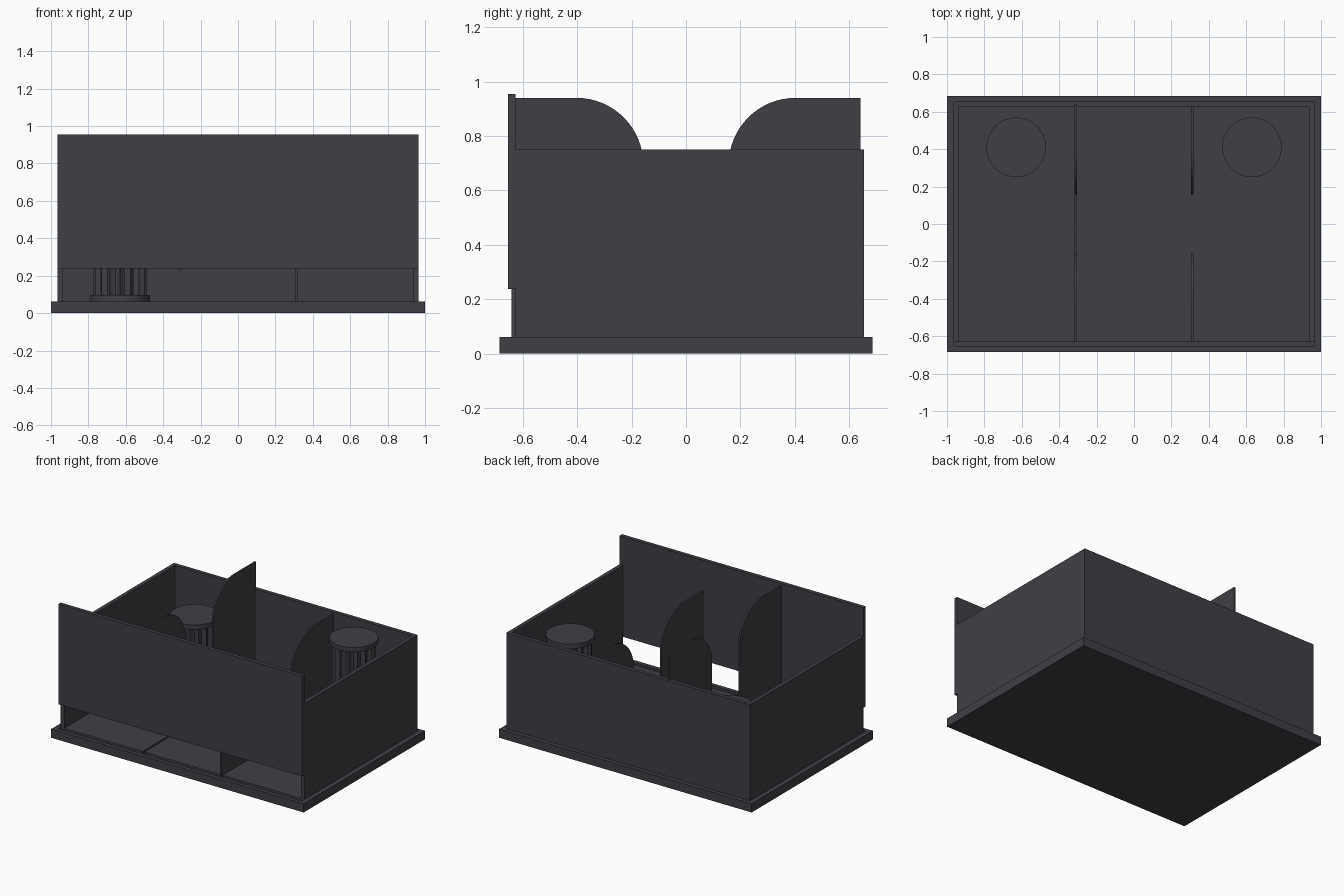
import bpy, bmesh
from math import sin, cos, pi

if "Cube" in bpy.data.objects:
    bpy.data.objects.remove(bpy.data.objects["Cube"])

mat = bpy.data.materials.new("dark_grey")
mat.diffuse_color = (0.05, 0.05, 0.06, 1)
mat.use_nodes = True
mat.node_tree.nodes["Principled BSDF"].inputs["Base Color"].default_value = mat.diffuse_color


def finish(bm, name):
    bmesh.ops.recalc_face_normals(bm, faces=bm.faces)
    me = bpy.data.meshes.new(name)
    bm.to_mesh(me)
    bm.free()
    me.materials.append(mat)
    ob = bpy.data.objects.new(name, me)
    bpy.context.collection.objects.link(ob)
    return ob


def extrude(bm, pts, vec):
    """Extrude a closed outline of 3D points along vec."""
    face = bm.faces.new([bm.verts.new(p) for p in pts])
    geo = bmesh.ops.extrude_face_region(bm, geom=[face], use_keep_orig=True)["geom"]
    bmesh.ops.translate(bm, vec=vec, verts=[v for v in geo if isinstance(v, bmesh.types.BMVert)])


def box(name, x0, x1, y0, y1, z0, z1):
    bm = bmesh.new()
    extrude(bm, [(x0, y0, z0), (x1, y0, z0), (x1, y1, z0), (x0, y1, z0)], (0, 0, z1 - z0))
    return finish(bm, name)


def cut(ob, cutter):
    mod = ob.modifiers.new("groove", "BOOLEAN")
    mod.operation, mod.solver, mod.object = "DIFFERENCE", "EXACT", cutter
    bpy.context.view_layer.objects.active = ob
    bpy.ops.object.modifier_apply(modifier=mod.name)
    bpy.data.objects.remove(cutter)


FLOOR, LIFT = 0.062, 0.205
XO, YO, T = 0.965, 0.655, 0.028     # wall outer half sizes and thickness
DX, DT, DY = 0.311, 0.006, 0.641    # divider position, half thickness, half length

# Base plate with grooves for the front panel and both dividers
base = box("base_plate", -1, 1, -0.685, 0.685, 0, FLOOR)
for sx in (-1, 1):
    cut(base, box("cutter", sx * DX - DT, sx * DX + DT, -DY, DY, 0.022, 0.2))
cut(base, box("cutter", -XO, XO, -YO, -YO + T, 0.032, 0.2))

# Back and side walls as one U-shaped outline
bm = bmesh.new()
xi, yi, yf = XO - T, YO - T, -YO + T
extrude(bm, [(x, y, FLOOR) for x, y in (
    (-XO, yf), (-XO, YO), (XO, YO), (XO, yf),
    (xi, yf), (xi, yi), (-xi, yi), (-xi, yf))], (0, 0, 0.75 - FLOOR))
finish(bm, "walls")

# Sliding front panel, raised
box("front_panel", -XO, XO, -YO, -YO + T, 0.238, 0.955)


# U-shaped dividers with rounded inner shoulders; the left one is raised
def divider(name, x, lift):
    r, top, gap = 0.245, 0.735, 0.157
    right = [(gap, FLOOR)]
    for i in range(17):
        a = i / 16 * pi / 2
        right.append((gap + r - r * cos(a), top - r + r * sin(a)))
    right += [(DY, top), (DY, 0.022)]
    outline = right + [(-y, z) for y, z in reversed(right)]
    bm = bmesh.new()
    extrude(bm, [(x - DT, y, z + lift) for y, z in outline], (2 * DT, 0, 0))
    finish(bm, name)


divider("left_divider", -DX, LIFT)
divider("right_divider", DX, 0)


# Fluted columns with round end discs; the right one is raised
def column(name, x, z0, height=0.5):
    y, r, disc, n, sub = 0.41, 0.159, 0.034, 16, 6
    bm = bmesh.new()
    for z in (z0, z0 + height - disc):
        extrude(bm, [(x + r * cos(i * pi / 32), y + r * sin(i * pi / 32), z)
                     for i in range(64)], (0, 0, disc))
    ring = []
    for i in range(n * sub):
        a = 2 * pi * i / (n * sub)
        q = 0.142 - 0.02 * sin(pi * (i % sub) / sub)
        ring.append((x + q * cos(a), y + q * sin(a), z0 + disc))
    extrude(bm, ring, (0, 0, height - 2 * disc))
    ob = finish(bm, name)
    bpy.ops.object.select_all(action="DESELECT")
    ob.select_set(True)
    bpy.context.view_layer.objects.active = ob
    bpy.ops.object.shade_smooth_by_angle(angle=0.5)


column("left_column", -0.63, FLOOR)
column("right_column", 0.63, 0.238)
